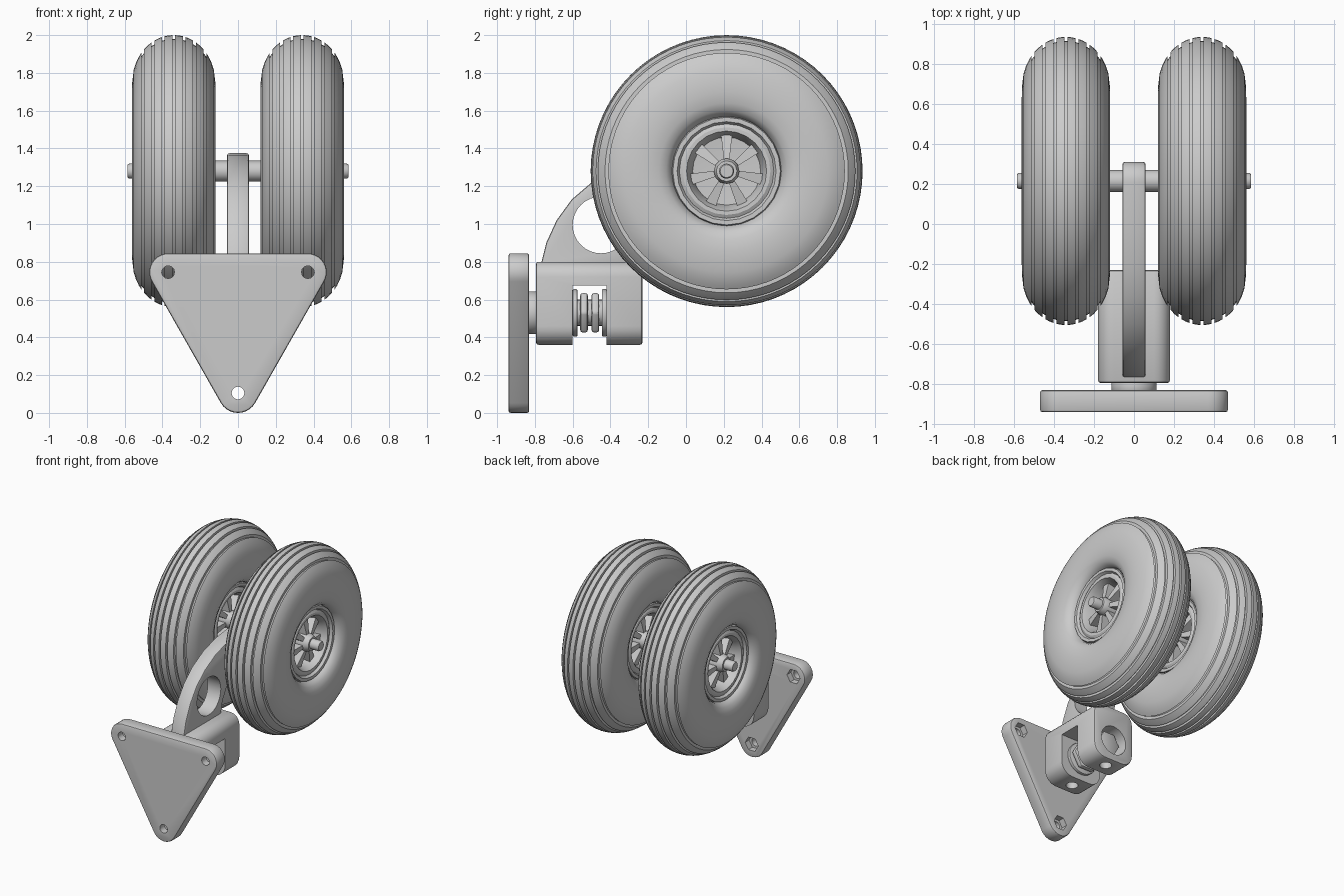
import bpy, bmesh
from math import sin, cos, pi, radians
from mathutils import Matrix, Vector

if "Cube" in bpy.data.objects:
    bpy.data.objects.remove(bpy.data.objects["Cube"], do_unlink=True)

grey = bpy.data.materials.new("plain_grey")
grey.use_nodes = True
grey.diffuse_color = (0.6, 0.6, 0.6, 1)
grey.node_tree.nodes["Principled BSDF"].inputs["Base Color"].default_value = (0.6, 0.6, 0.6, 1)

TO_X = Matrix(((0, 0, 1), (1, 0, 0), (0, 1, 0))).to_4x4()   # local (u, v, w) -> (w, u, v)
TO_Y = Matrix(((1, 0, 0), (0, 0, 1), (0, 1, 0))).to_4x4()   # local (u, v, w) -> (u, w, v)
TO_Z = Matrix.Identity(4)
AXLE = Vector((0, 0.215, 1.28))
SHAFT_Z = 0.53


def make(name, bm):
    bmesh.ops.remove_doubles(bm, verts=bm.verts, dist=1e-5)
    bmesh.ops.recalc_face_normals(bm, faces=bm.faces)
    mesh = bpy.data.meshes.new(name)
    bm.to_mesh(mesh)
    bm.free()
    mesh.materials.append(grey)
    obj = bpy.data.objects.new(name, mesh)
    bpy.context.collection.objects.link(obj)
    return obj


def extrude(name, outline, low, high, frame):
    """Prism from a flat outline, running from low to high along the frame's third axis."""
    bm = bmesh.new()
    face = bm.faces.new([bm.verts.new((u, v, low)) for u, v in outline])
    out = bmesh.ops.extrude_face_region(bm, geom=[face])
    bmesh.ops.translate(bm, vec=(0, 0, high - low),
                        verts=[g for g in out["geom"] if isinstance(g, bmesh.types.BMVert)])
    bm.transform(frame)
    return make(name, bm)


def lathe(name, profile, centre, sides=64):
    """Turn (along, radius) points about the x axis; profile is an open or closed loop."""
    bm = bmesh.new()
    verts = [bm.verts.new((a, 0, r)) for a, r in profile]
    edges = [bm.edges.new(pair) for pair in zip(verts, verts[1:])]
    bmesh.ops.spin(bm, geom=verts + edges, cent=(0, 0, 0), axis=(1, 0, 0),
                   angle=2 * pi, steps=sides, use_merge=True)
    bmesh.ops.translate(bm, verts=bm.verts, vec=centre)
    return make(name, bm)


def arc(cu, cv, r, start, end, steps):
    angles = [radians(start + (end - start) * i / steps) for i in range(steps + 1)]
    return [(cu + r * cos(a), cv + r * sin(a)) for a in angles]


def circle(cu, cv, r, sides):
    return arc(cu, cv, r, 0, 360, sides)[:-1]


def finish(obj, bevel=0, cutters=(), angle=35):
    """Bevel, cut, bake the modifiers and shade."""
    if bevel:
        mod = obj.modifiers.new("bevel", "BEVEL")
        mod.width, mod.segments, mod.limit_method = bevel, 2, "ANGLE"
        mod.angle_limit = radians(40)
    for cutter in cutters:
        mod = obj.modifiers.new("cut", "BOOLEAN")
        mod.operation, mod.solver, mod.object = "DIFFERENCE", "EXACT", cutter
    if obj.modifiers:
        graph = bpy.context.evaluated_depsgraph_get()
        baked = bpy.data.meshes.new_from_object(obj.evaluated_get(graph))
        obj.modifiers.clear()
        obj.data = baked
    for cutter in cutters:
        bpy.data.objects.remove(cutter, do_unlink=True)
    bpy.ops.object.select_all(action="DESELECT")
    obj.select_set(True)
    bpy.context.view_layer.objects.active = obj
    bpy.ops.object.shade_smooth_by_angle(angle=radians(angle))
    return obj


# Triangular mounting plate with countersunk holes
corners = [(0, 0.105), (0.37, 0.745), (-0.37, 0.745)]
outline = (arc(*corners[0], 0.105, 210, 330, 10) + arc(*corners[1], 0.1, -30, 90, 10)
           + arc(*corners[2], 0.1, 90, 210, 10))
plate = extrude("mounting_plate", outline, -0.94, -0.83, TO_Y)
holes = []
for u, v in corners:
    holes.append(extrude("hole_cutter", circle(u, v, 0.034, 12), -1, -0.8, TO_Y))
    holes.append(extrude("recess_cutter", circle(u, v, 0.058, 6), -0.88, -0.8, TO_Y))
finish(plate, 0.012, holes)

# Swivel housing: rounded block with a cross slot, a rear bore and drain holes
outline = (arc(0.1, 0.72, 0.08, 0, 90, 6) + arc(-0.1, 0.72, 0.08, 90, 180, 6)
           + arc(-0.08, 0.46, 0.1, 180, 270, 6) + arc(0.08, 0.46, 0.1, 270, 360, 6))
housing = extrude("swivel_housing", outline, -0.795, -0.23, TO_Y)
slot = [(-0.6, 0.2), (-0.42, 0.2), (-0.42, 0.675), (-0.6, 0.675)]
cuts = [extrude("slot_cutter", slot, -0.3, 0.3, TO_X),
        extrude("bore_cutter", circle(0, SHAFT_Z, 0.115, 24), -0.7, -0.1, TO_Y)]
for y in (-0.7, -0.32):
    cuts.append(extrude("drain_cutter", circle(0, y, 0.045, 12), 0.2, SHAFT_Z, TO_Z))
finish(housing, 0.015, cuts)

# Swivel shaft, collar and the nuts in the slot
for name, r, sides, low, high in (("swivel_collar", 0.113, 32, -0.835, -0.79),
                                  ("swivel_shaft", 0.07, 20, -0.8, -0.3),
                                  ("front_washer", 0.125, 24, -0.6, -0.575),
                                  ("rear_washer", 0.125, 24, -0.445, -0.42),
                                  ("shaft_end_nut", 0.095, 6, -0.33, -0.28)):
    finish(extrude(name, circle(0, SHAFT_Z, r, sides), low, high, TO_Y), 0.005)
for name, low, high in (("front_nut", -0.56, -0.52), ("rear_nut", -0.5, -0.46)):
    finish(extrude(name, circle(0, SHAFT_Z, 0.12, 6), low, high, TO_Y), 0.012)

# Curved arm from the housing up to the axle, with a round opening
outline = [(-0.3, 0.76), (-0.77, 0.76), (-0.765, 0.8), (-0.74, 0.9), (-0.685, 1.02),
           (-0.605, 1.13), (-0.5, 1.22), (-0.36, 1.295), (-0.2, 1.34), (0, 1.365)]
outline += arc(AXLE.y, AXLE.z, 0.095, 95, -75, 14)
outline += [(0.08, 1.18), (-0.08, 1.11), (-0.2, 1.01), (-0.27, 0.89)]
arm = extrude("swing_arm", outline, -0.058, 0.058, TO_X)
opening = extrude("opening_cutter", circle(-0.45, 0.995, 0.15, 32), -0.2, 0.2, TO_X)
finish(arm, 0.012, [opening])

# Axle with narrower end caps
half = [(0.585, 0), (0.585, 0.034), (0.575, 0.04), (0.46, 0.04), (0.46, 0.055), (0, 0.055)]
finish(lathe("axle", half + [(-a, r) for a, r in reversed(half[:-1])], AXLE, 16))


# Tyre section: oval crown with cut grooves, running down both sidewalls to the beads
def crown(x, depth=0.0):
    return (x, 0.47 + 0.25 * (1 - (x / 0.22) ** 2) ** 0.5 - depth)


tread = []
for i in range(-3, 4):
    x, w = i * 0.055, 0.007
    tread += [crown(x - w), crown(x - w, 0.02), crown(x + w, 0.02), crown(x + w)]
    if i < 3:
        tread.append(crown(x + 0.0275))
wall = [crown(0.185), crown(0.2), crown(0.212), (0.22, 0.47), (0.221, 0.42),
        (0.214, 0.36), (0.198, 0.32), (0.17, 0.295), (0.13, 0.285), (0.1, 0.25)]
tyre = [(-x, r) for x, r in reversed(wall)] + tread + wall

# Rim section: stepped lip, then a dish around the hub
rim_half = [(0.11, 0.3), (0.165, 0.285), (0.165, 0.262), (0.145, 0.25), (0.155, 0.232),
            (0.155, 0.212), (0.12, 0.195), (0.045, 0.18), (0.03, 0.0)]
rim = [(-x, r) for x, r in reversed(rim_half)] + rim_half

for side, label in ((1, "left"), (-1, "right")):
    centre = AXLE + Vector((side * 0.34, 0, 0))
    finish(lathe(label + "_tyre", tyre, centre, 72))
    finish(lathe(label + "_rim", rim, centre, 24), angle=25)
    hub = [(-0.17, 0), (-0.17, 0.055), (-0.14, 0.068), (0.14, 0.068), (0.17, 0.055), (0.17, 0)]
    finish(lathe(label + "_hub", hub, centre, 12))

    # Seven tapered spokes standing proud of the dish on both faces
    bm = bmesh.new()
    for k in range(7):
        turn = Matrix.Rotation(2 * pi * k / 7, 4, "X")
        ring = []
        for r, w, d in ((0.05, 0.014, 0.13), (0.195, 0.03, 0.105)):
            ring.append([bm.verts.new(centre + turn @ Vector((x, y, r)))
                         for x, y in ((-d, -w), (d, -w), (d, w), (-d, w))])
        bm.faces.new(ring[0])
        bm.faces.new(ring[1])
        for j in range(4):
            n = (j + 1) % 4
            bm.faces.new((ring[0][j], ring[0][n], ring[1][n], ring[1][j]))
    finish(make(label + "_spokes", bm))
